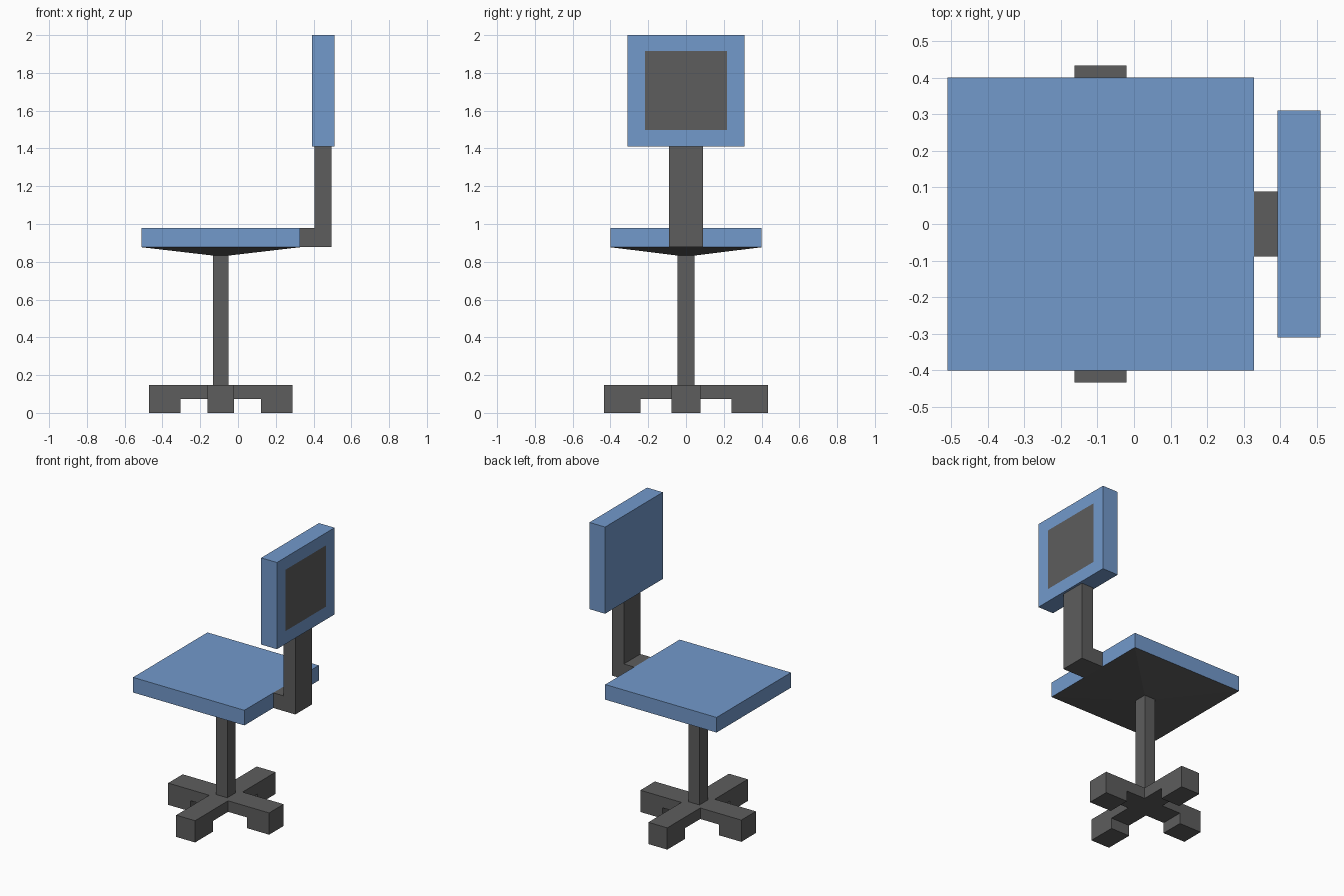
import bpy, bmesh
from mathutils import Vector

if "Cube" in bpy.data.objects:
    bpy.data.objects.remove(bpy.data.objects["Cube"])


def material(name, color):
    m = bpy.data.materials.new(name)
    m.diffuse_color = color
    m.use_nodes = True
    m.node_tree.nodes["Principled BSDF"].inputs["Base Color"].default_value = m.diffuse_color
    return m


BLUE = material("blue_fabric", (0.17, 0.32, 0.6, 1))
DARK = material("dark_plastic", (0.11, 0.11, 0.11, 1))
CX = -0.091  # axis of the pedestal


def finish(name, bm, *mats):
    bmesh.ops.recalc_face_normals(bm, faces=bm.faces)
    me = bpy.data.meshes.new(name)
    bm.to_mesh(me)
    bm.free()
    for m in mats:
        me.materials.append(m)
    ob = bpy.data.objects.new(name, me)
    bpy.context.collection.objects.link(ob)
    return ob


def box(x0, x1, hy, z0, z1):
    """Box symmetric in y, as a bmesh."""
    bm = bmesh.new()
    bmesh.ops.create_cube(bm, size=1)
    bmesh.ops.scale(bm, vec=(x1 - x0, 2 * hy, z1 - z0), verts=bm.verts)
    bmesh.ops.translate(bm, vec=((x0 + x1) / 2, 0, (z0 + z1) / 2), verts=bm.verts)
    return bm


def facing(bm, d):
    """The outermost face pointing along d."""
    d = Vector(d)
    bm.normal_update()
    return max((f for f in bm.faces if f.normal.dot(d) > 0.9),
               key=lambda f: f.calc_center_median().dot(d))


def extrude(bm, face, vec):
    f = bmesh.ops.extrude_discrete_faces(bm, faces=[face])["faces"][0]
    bmesh.ops.translate(bm, vec=vec, verts=f.verts)
    return f


# seat cushion
finish("seat_cushion", box(-0.51, 0.328, 0.40, 0.877, 0.98), BLUE)

# shallow tapered pan under the seat, open where it meets the cushion
bm = box(-0.51, 0.328, 0.40, 0.833, 0.877)
for v in facing(bm, (0, 0, -1)).verts:
    v.co.x = CX + (0.042 if v.co.x > CX else -0.042)
    v.co.y = 0.045 if v.co.y > 0 else -0.045
bmesh.ops.delete(bm, geom=[facing(bm, (0, 0, 1))], context='FACES_ONLY')
finish("seat_pan", bm, DARK)

# pedestal post
finish("post", box(CX - 0.042, CX + 0.042, 0.045, 0.148, 0.833), DARK)

# four-armed base: hub, arms and feet extruded from one block
HX, HY = 0.071, 0.078
bm = box(CX - HX, CX + HX, HY, 0.073, 0.148)
arms = [((1, 0, 0), 0.213 - HX, 0.167), ((-1, 0, 0), 0.213 - HX, 0.167),
        ((0, 1, 0), 0.24 - HY, 0.193), ((0, -1, 0), 0.24 - HY, 0.193)]
for d, gap, foot in arms:
    f = extrude(bm, facing(bm, d), Vector(d) * gap)
    f = extrude(bm, f, Vector(d) * foot)
    bm.normal_update()
    under = next(g for e in f.edges for g in e.link_faces if g.normal.z < -0.9)
    extrude(bm, under, (0, 0, -0.073))
finish("base", bm, DARK)

# L-shaped back support
bm = bmesh.new()
profile = [(0.328, 0.877), (0.494, 0.877), (0.494, 1.41),
           (0.406, 1.41), (0.406, 0.98), (0.328, 0.98)]
f = bm.faces.new([bm.verts.new((x, -0.089, z)) for x, z in profile])
r = bmesh.ops.extrude_face_region(bm, geom=[f])
bmesh.ops.translate(bm, vec=(0, 0.178, 0),
                    verts=[g for g in r["geom"] if isinstance(g, bmesh.types.BMVert)])
finish("back_support", bm, DARK)

# backrest with a flush dark panel on its rear face
bm = box(0.392, 0.51, 0.31, 1.41, 2.0)
panel = facing(bm, (1, 0, 0))
bmesh.ops.inset_region(bm, faces=[panel], thickness=0.09)
for v in panel.verts:
    v.co.y = 0.217 if v.co.y > 0 else -0.217
    v.co.z = 1.915 if v.co.z > 1.7 else 1.498
panel.material_index = 1
finish("backrest", bm, BLUE, DARK)
